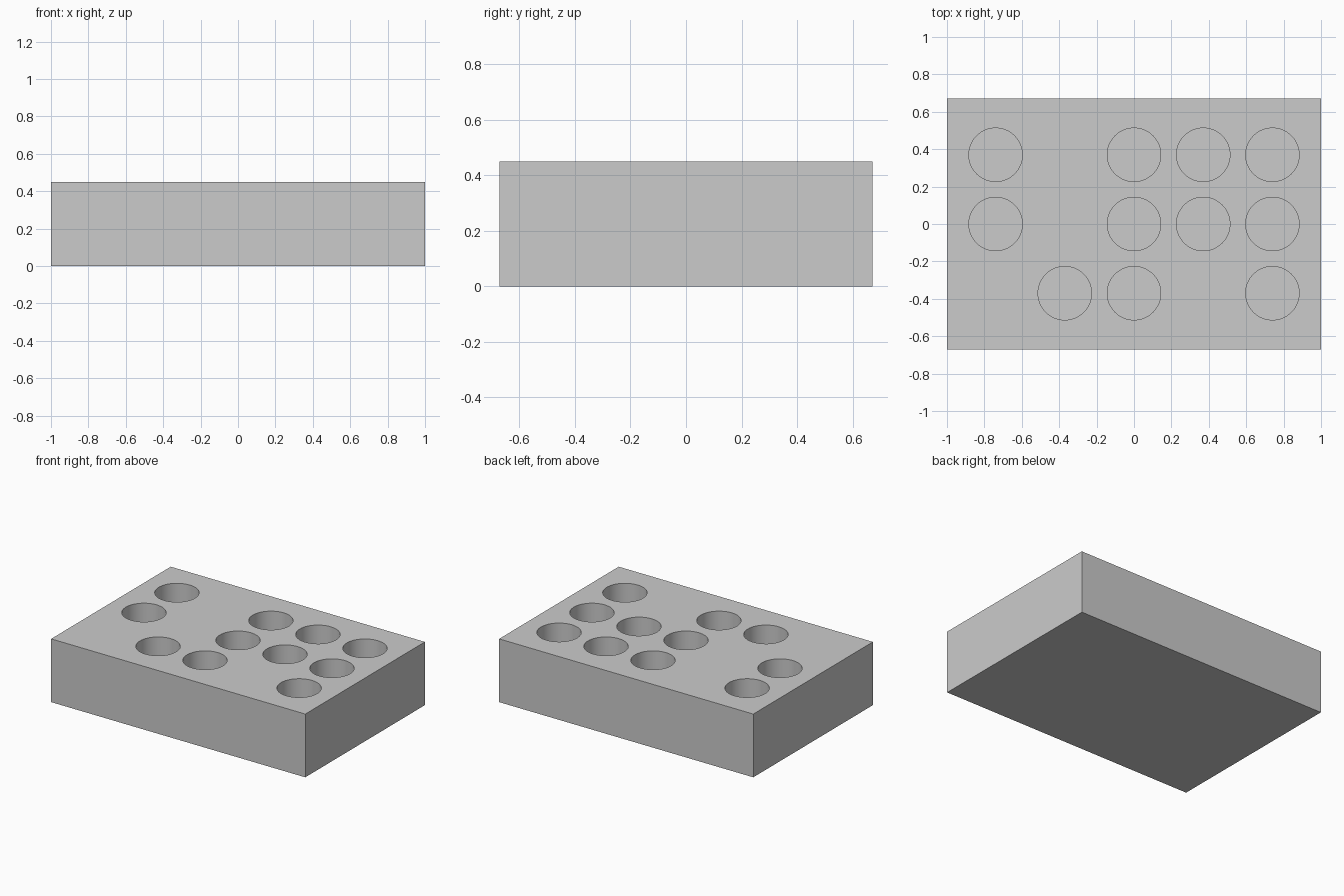
import bpy
import bmesh
from mathutils import Matrix

# Remove the default object
if "Cube" in bpy.data.objects:
    bpy.data.objects.remove(bpy.data.objects["Cube"], do_unlink=True)

LENGTH, WIDTH, HEIGHT = 2.0, 1.344, 0.45
PITCH, RADIUS, DEPTH = 0.37, 0.143, 0.36

# Columns holding a round hole, for each row from back to front
HOLES = {1: (-2, 0, 1, 2), 0: (-2, 0, 1, 2), -1: (-1, 0, 2)}

grey = bpy.data.materials.new("light grey")
grey.use_nodes = True
colour = (0.6, 0.6, 0.6, 1.0)
grey.diffuse_color = colour
grey.node_tree.nodes["Principled BSDF"].inputs["Base Color"].default_value = colour


def make_object(name, bm):
    mesh = bpy.data.meshes.new(name)
    bm.to_mesh(mesh)
    bm.free()
    mesh.materials.append(grey)
    obj = bpy.data.objects.new(name, mesh)
    bpy.context.collection.objects.link(obj)
    return obj


# Solid block standing on the ground
bm = bmesh.new()
bmesh.ops.create_cube(bm, size=1, matrix=Matrix.Translation((0, 0, HEIGHT / 2))
                      @ Matrix.Diagonal((LENGTH, WIDTH, HEIGHT, 1)))
block = make_object("block", bm)

# Cylinders that cut the blind holes, reaching a little above the top
bm = bmesh.new()
cut = DEPTH + 0.1
for row, columns in HOLES.items():
    for col in columns:
        centre = (col * PITCH, row * PITCH, HEIGHT - DEPTH + cut / 2)
        bmesh.ops.create_cone(bm, cap_ends=True, segments=64, radius1=RADIUS,
                              radius2=RADIUS, depth=cut,
                              matrix=Matrix.Translation(centre))
cutter = make_object("hole_cutter", bm)
cutter.hide_render = True

# Cut the holes, then drop the cutter
boolean = block.modifiers.new("holes", 'BOOLEAN')
boolean.operation = 'DIFFERENCE'
boolean.solver = 'EXACT'
boolean.object = cutter
bpy.ops.object.select_all(action='DESELECT')
bpy.context.view_layer.objects.active = block
block.select_set(True)
bpy.ops.object.modifier_apply(modifier=boolean.name)
bpy.data.objects.remove(cutter, do_unlink=True)

# Round hole walls, crisp edges
bpy.ops.object.shade_smooth_by_angle()
